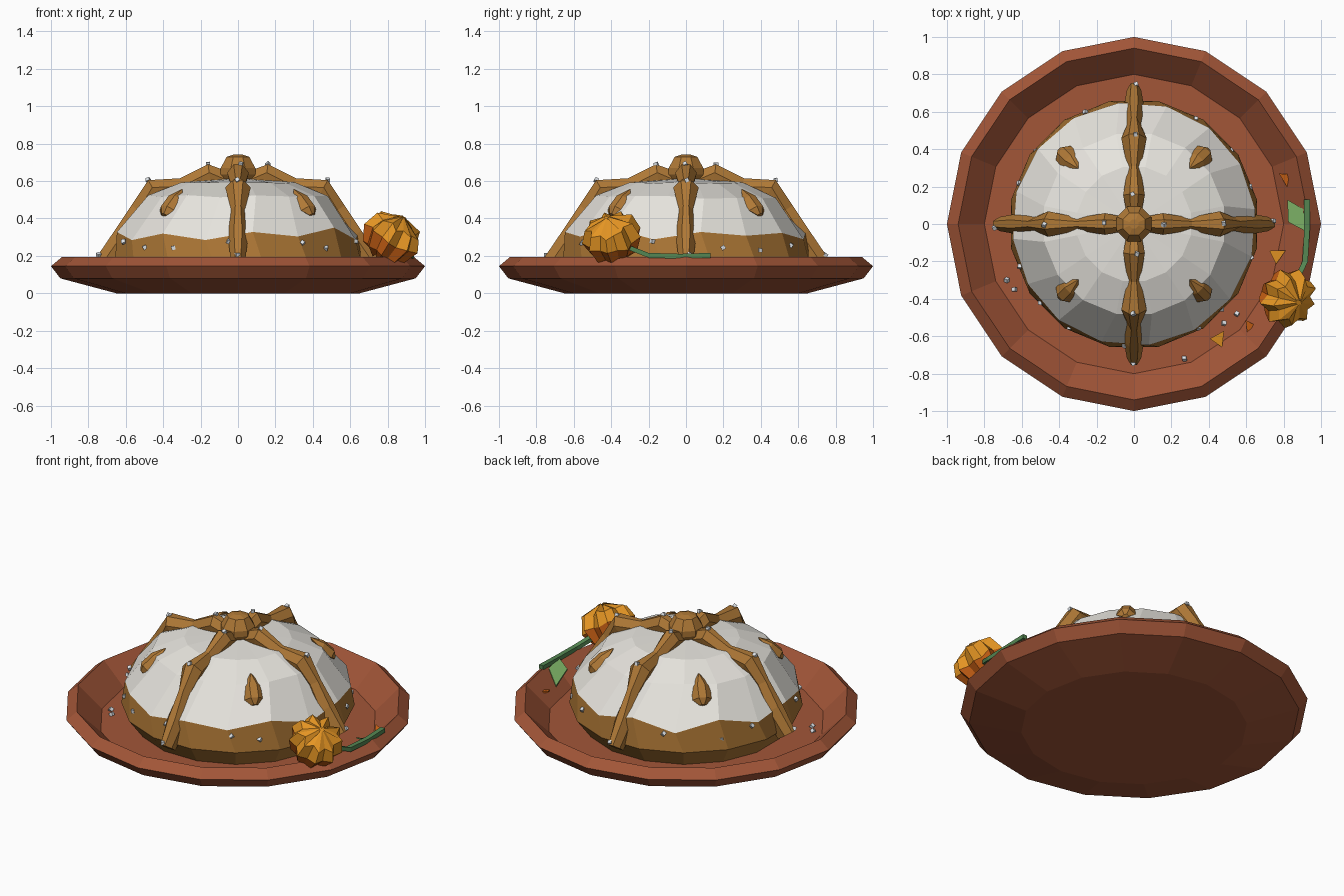
import bpy, bmesh, math, random
from mathutils import Vector, Matrix

random.seed(4)
cube = bpy.data.objects.get("Cube")
if cube:
    bpy.data.objects.remove(cube)


def material(name, rgb):
    m = bpy.data.materials.new(name)
    m.use_nodes = True
    m.diffuse_color = (*rgb, 1)
    m.node_tree.nodes["Principled BSDF"].inputs["Base Color"].default_value = (*rgb, 1)
    return m


CLAY = material("terracotta", (0.36, 0.092, 0.039))
CRUST = material("baked_crust", (0.43, 0.19, 0.037))
SUGAR = material("sugar_white", (0.8, 0.78, 0.73))
GRAIN = material("sugar_grain", (0.82, 0.86, 0.9))
YELLOW = material("petal_yellow", (0.78, 0.3, 0.017))
ORANGE = material("petal_orange", (0.64, 0.13, 0.008))
STEM = material("stem_green", (0.09, 0.24, 0.085))
LEAF = material("leaf_green", (0.17, 0.37, 0.11))


def finish(name, bm, mats, matrix=None):
    bmesh.ops.recalc_face_normals(bm, faces=bm.faces)
    if matrix:
        bm.transform(matrix)
    mesh = bpy.data.meshes.new(name)
    bm.to_mesh(mesh)
    bm.free()
    for m in mats:
        mesh.materials.append(m)
    obj = bpy.data.objects.new(name, mesh)
    bpy.context.collection.objects.link(obj)
    return obj


def loft(bm, rings):
    """Bridge equal-length rings of points and cap both ends; returns the side faces row by row."""
    loops = [[bm.verts.new(p) for p in points] for points in rings]
    rows = []
    for a, b in zip(loops, loops[1:]):
        n = len(a)
        rows.append([bm.faces.new((a[i], a[(i + 1) % n], b[(i + 1) % n], b[i])) for i in range(n)])
    bm.faces.new(loops[0][::-1])
    rows.append([bm.faces.new(loops[-1])])
    return rows


def ring(r, z, n, phase=0.0, jitter=0.0, star=1.0, wave=0.0):
    """Ring of n points; odd points are scaled by star and lowered by wave."""
    pts = []
    for i in range(n):
        a = 2 * math.pi * (i + phase) / n
        k = r * (star if i % 2 else 1)
        lift = random.uniform(-jitter, jitter) - (wave if i % 2 else 0)
        pts.append(Vector((k * math.cos(a), k * math.sin(a), z + lift)))
    return pts


# Sixteen-sided dish with a bevelled lip and a sunken floor
bm = bmesh.new()
loft(bm, [ring(r, z, 16) for r, z in
          [(0.65, 0), (0.95, 0.08), (1, 0.145), (0.94, 0.195), (0.8, 0.058)]])
finish("dish", bm, [CLAY])

# Domed loaf, sugared above a zigzag line
bm = bmesh.new()
profile = [(0.58, 0.05, 0.5, 0, 0), (0.67, 0.17, 0.5, 0, 0), (0.652, 0.338, 0.31, 0.02, 0.05),
           (0.49, 0.515, 0.5, 0.01, 0), (0.31, 0.59, 0.5, 0.004, 0), (0.08, 0.61, 0.5, 0, 0)]
rows = loft(bm, [ring(r, z, 16, ph, j, 1, wave) for r, z, ph, j, wave in profile])
for row in rows[2:]:
    for f in row:
        f.material_index = 1
finish("loaf", bm, [CRUST, SUGAR])

# Four knobbed dough strips crossing over the loaf: radius, height, half width
path = [(0.05, 0.65, 0.04), (0.16, 0.69, 0.058), (0.31, 0.615, 0.034), (0.48, 0.605, 0.068),
        (0.57, 0.47, 0.036), (0.66, 0.335, 0.055), (0.755, 0.195, 0.038)]


def strip_section(i):
    r, z, w = path[i]
    a, b = path[max(i - 1, 0)], path[min(i + 1, len(path) - 1)]
    t = Vector((b[0] - a[0], 0, b[1] - a[1])).normalized()
    n = Vector((-t.z, 0, t.x))
    top = Vector((r, 0, z))
    side = Vector((0, 1, 0))
    return [top + side * w * s - n * d for s, d in
            [(-0.4, 0), (0.4, 0), (1, 0.045), (0.7, 0.11), (-0.7, 0.11), (-1, 0.045)]]


for k, label in enumerate(["left", "back", "right", "front"]):
    bm = bmesh.new()
    loft(bm, [strip_section(i) for i in range(len(path))])
    finish(label + "_dough_strip", bm, [CRUST], Matrix.Rotation(k * math.pi / 2, 4, "Z"))

# Octagonal centre knob
bm = bmesh.new()
loft(bm, [ring(r, z, 8, 0.5) for r, z in
          [(0.065, 0.58), (0.1, 0.635), (0.1, 0.67), (0.065, 0.73), (0.025, 0.742)]])
finish("centre_knob", bm, [CRUST])

# Dough drops between the strips, lying along the slope
for k, label in enumerate(["back_left", "back_right", "front_right", "front_left"]):
    bm = bmesh.new()
    loft(bm, [[Vector((x, y * w, h * w)) for y, h in
               [(-1, 0), (-0.4, 0.6), (0.4, 0.6), (1, 0), (0, -0.6)]]
              for x, w in [(-0.11, 0.003), (-0.03, 0.054), (0.05, 0.056), (0.085, 0.02)]])
    place = (Matrix.Rotation((k + 0.5) * math.pi / 2, 4, "Z")
             @ Matrix.Translation((0.5, 0, 0.478)) @ Matrix.Rotation(math.radians(45), 4, "Y"))
    finish(label + "_dough_drop", bm, [CRUST], place)

# Spiky ruffled flower head lying on the lip, darker underneath
bm = bmesh.new()
head = [(0.04, -0.125, 1), (0.125, -0.085, 0.85), (0.165, 0, 0.8), (0.135, 0.08, 0.75), (0.015, 0.12, 1)]
rows = loft(bm, [ring(r, z, 18, 0, 0.014, s) for r, z, s in head])
for row in rows[:2]:
    for f in row:
        f.material_index = 1
tilt = Vector((0.5, -0.2, 0.84)).to_track_quat("Z", "Y").to_matrix().to_4x4()
finish("flower_head", bm, [YELLOW, ORANGE], Matrix.Translation((0.82, -0.395, 0.298)) @ tilt)

# Bent flower stem
bm = bmesh.new()
loft(bm, [[Vector((x + dx, y, z + dz)) for dx, dz in
           [(-0.015, -0.013), (0.015, -0.013), (0.015, 0.013), (-0.015, 0.013)]]
          for x, y, z in [(0.86, -0.32, 0.25), (0.915, -0.2, 0.203), (0.925, -0.03, 0.198), (0.925, 0.13, 0.203)]])
finish("flower_stem", bm, [STEM])


def blade(name, outline, thick, mat):
    """Thin piece from an outline of 3D points."""
    bm = bmesh.new()
    loft(bm, [[Vector(p) for p in outline], [Vector(p) + Vector((0, 0, thick)) for p in outline]])
    finish(name, bm, [mat])


# Leaf hanging from the stem into the dish
blade("leaf", [(0.92, -0.04, 0.195), (0.825, 0.01, 0.165), (0.82, 0.13, 0.105), (0.905, 0.08, 0.175)], 0.009, LEAF)

# Loose curled petals scattered in the dish
for i, (x, y, z, turn, mat) in enumerate([(0.825, 0.24, 0.105, 2.6, ORANGE), (0.76, -0.17, 0.068, 0.5, YELLOW),
                                          (0.63, -0.56, 0.08, 2.2, ORANGE), (0.45, -0.62, 0.068, 1.0, YELLOW)]):
    outline = []
    for a, r, lift in [(0, 0.058, 0.03), (2.0, 0.045, 0), (3.14, 0.02, 0.012), (4.2, 0.045, 0)]:
        outline.append((x + r * math.cos(a + turn), y + r * math.sin(a + turn), z + lift))
    blade("loose_petal_%d" % (i + 1), outline, 0.009, mat)

# Sugar grains on the strips, around the crust and in the dish
spots = []
for k in range(4):
    turn = Matrix.Rotation(k * math.pi / 2, 3, "Z")
    spots += [turn @ Vector((r, random.uniform(-0.02, 0.02), z))
              for r, z in [(0.16, 0.69), (0.48, 0.605), (0.745, 0.205)]]
for i in range(14):
    a = 2 * math.pi * (i + random.uniform(0.2, 0.8)) / 14
    spots.append(Vector((0.652 * math.cos(a), 0.652 * math.sin(a), random.uniform(0.23, 0.28))))
spots += [Vector((x, y, 0.066)) for x, y in
          [(-0.68, -0.3), (-0.64, -0.35), (0.48, -0.53), (0.55, -0.48), (0.27, -0.72)]]
bm = bmesh.new()
for p in spots:
    spin = Matrix.Rotation(random.uniform(0, 3), 4, "X") @ Matrix.Rotation(random.uniform(0, 3), 4, "Y")
    bmesh.ops.create_cube(bm, size=0.021, matrix=Matrix.Translation(p) @ spin)
finish("sugar_grains", bm, [GRAIN])
